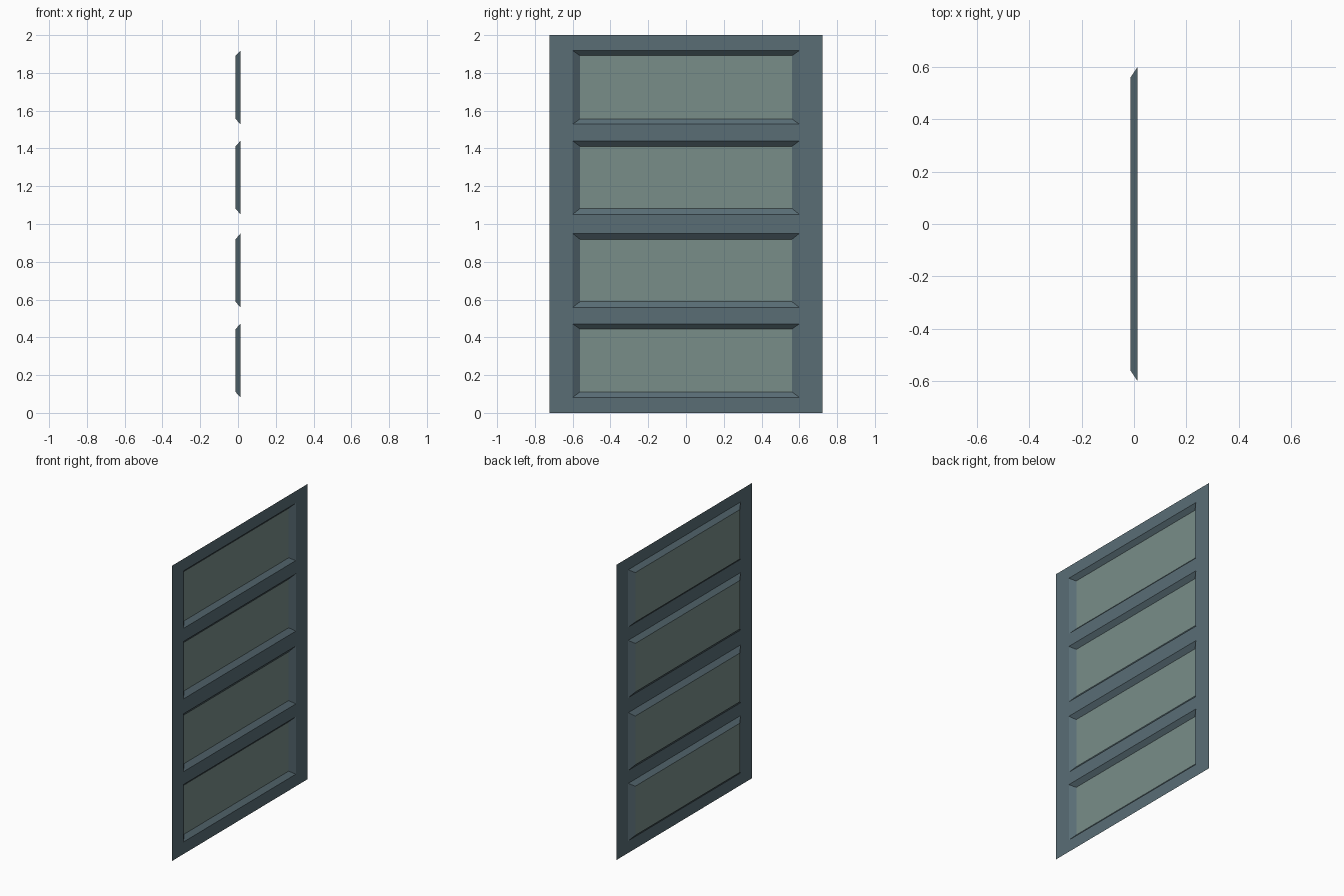
import bpy, bmesh

if "Cube" in bpy.data.objects:
    bpy.data.objects.remove(bpy.data.objects["Cube"])

FRONT, BACK = 0.013, -0.013          # frame plane and recessed glass plane
W, H = 0.723, 2.0                    # half width and height of the sheet
OUT, INN = 0.60, 0.561               # half widths of opening and glass
# opening bottom, glass bottom, glass top, opening top
PANES = [(0.082, 0.111, 0.444, 0.471), (0.558, 0.589, 0.919, 0.950),
         (1.051, 1.082, 1.411, 1.440), (1.529, 1.556, 1.891, 1.918)]


def material(name, rgb):
    m = bpy.data.materials.new(name)
    m.diffuse_color = (*rgb, 1)
    m.use_nodes = True
    m.node_tree.nodes["Principled BSDF"].inputs["Base Color"].default_value = m.diffuse_color
    return m


frame_mat = material("slate_blue_paint", (0.100, 0.153, 0.179))
glass_mat = material("grey_green_glass", (0.188, 0.266, 0.249))


def make(name, bm, mat):
    bmesh.ops.remove_doubles(bm, verts=bm.verts, dist=1e-5)
    me = bpy.data.meshes.new(name)
    bm.to_mesh(me)
    bm.free()
    me.materials.append(mat)
    ob = bpy.data.objects.new(name, me)
    bpy.context.collection.objects.link(ob)
    return ob


def rect(x, hw, z0, z1):
    return [(x, -hw, z0), (x, hw, z0), (x, hw, z1), (x, -hw, z1)]


def face(bm, pts):
    return bm.faces.new([bm.verts.new(p) for p in pts])


# Flat frame sheet: grid of cells with the openings left out
bm = bmesh.new()
ys = [-W, -OUT, OUT, W]
zs = [0] + [z for p in PANES for z in (p[0], p[3])] + [H]
for i in range(3):
    for j in range(len(zs) - 1):
        if i == 1 and j % 2 == 1:
            continue
        face(bm, [(FRONT, ys[i], zs[j]), (FRONT, ys[i + 1], zs[j]),
                  (FRONT, ys[i + 1], zs[j + 1]), (FRONT, ys[i], zs[j + 1])])

# Sloping reveals around each opening
for z0, g0, g1, z1 in PANES:
    a, b = rect(FRONT, OUT, z0, z1), rect(BACK, INN, g0, g1)
    for k in range(4):
        n = (k + 1) % 4
        face(bm, [a[k], a[n], b[n], b[k]])
make("door_frame", bm, frame_mat)

# Glass panes
for i, (z0, g0, g1, z1) in enumerate(PANES):
    bm = bmesh.new()
    face(bm, rect(BACK, INN, g0, g1))
    make(f"glass_pane_{i + 1}", bm, glass_mat)
